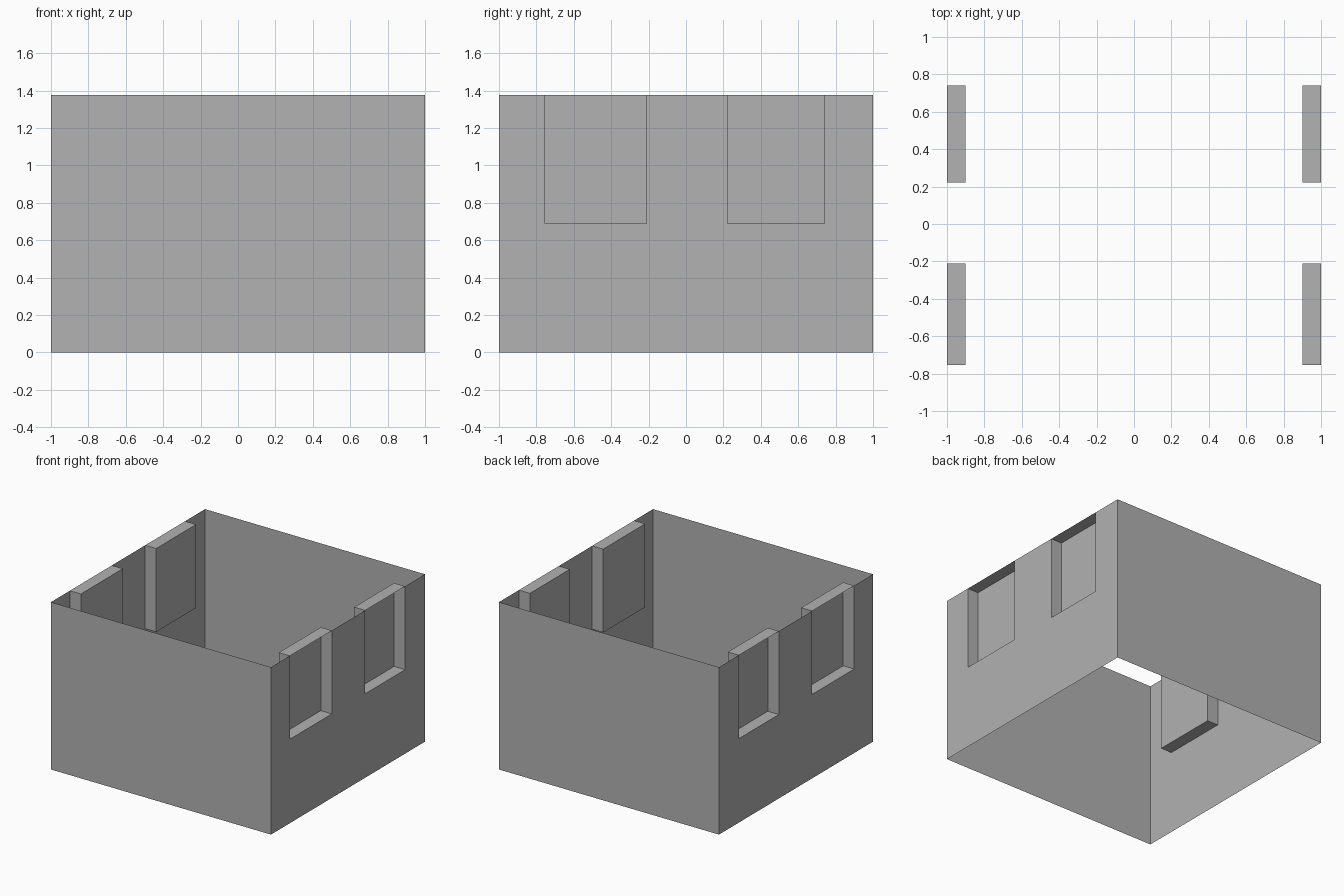
import bpy
import bmesh

cube = bpy.data.objects.get("Cube")
if cube:
    bpy.data.objects.remove(cube, do_unlink=True)

HALF = 1.0          # half width and depth of the room
TOP = 1.375         # wall height
SILL = 0.69         # bottom of the alcoves
INNER = 0.9         # back plane of the alcoves
ALCOVES = {"front": (-0.755, -0.21), "back": (0.223, 0.741)}

grey = bpy.data.materials.new("wall grey")
grey.use_nodes = True
colour = (0.445, 0.445, 0.445, 1)
grey.diffuse_color = colour
grey.node_tree.nodes["Principled BSDF"].inputs["Base Color"].default_value = colour


def make_part(name, polygons, mirror=False):
    """Build an object from flat polygons, optionally mirrored across x."""
    bm = bmesh.new()
    for points in polygons:
        bm.faces.new([bm.verts.new(p) for p in points])
    bmesh.ops.remove_doubles(bm, verts=bm.verts, dist=0.0001)
    mesh = bpy.data.meshes.new(name)
    bm.to_mesh(mesh)
    bm.free()
    mesh.materials.append(grey)
    obj = bpy.data.objects.new(name, mesh)
    bpy.context.collection.objects.link(obj)
    if mirror:
        obj.modifiers.new("Mirror", "MIRROR").use_axis[0] = True
    return obj


# Plain front and back walls, facing outwards
for name, side in (("front_wall", -1), ("back_wall", 1)):
    y = side * HALF
    make_part(name, [[(side * HALF, y, 0), (-side * HALF, y, 0),
                      (-side * HALF, y, TOP), (side * HALF, y, TOP)]])

# Side walls, notched from the top edge where the alcoves open
outline = [(-HALF, 0), (HALF, 0), (HALF, TOP)]
for y0, y1 in reversed(list(ALCOVES.values())):
    outline += [(y1, TOP), (y1, SILL), (y0, SILL), (y0, TOP)]
outline.append((-HALF, TOP))
make_part("side_walls", [[(HALF, y, z) for y, z in outline]], mirror=True)

# Alcoves: thin shells pushed into the room, open to the outside
for name, (y0, y1) in ALCOVES.items():
    back = [(INNER, y0, SILL), (INNER, y1, SILL), (INNER, y1, TOP), (INNER, y0, TOP)]
    polygons = [back]
    for a, b in zip(back, back[1:] + back[:1]):
        polygons.append([b, a, (HALF, *a[1:]), (HALF, *b[1:])])
    make_part(name + "_alcoves", polygons, mirror=True)
